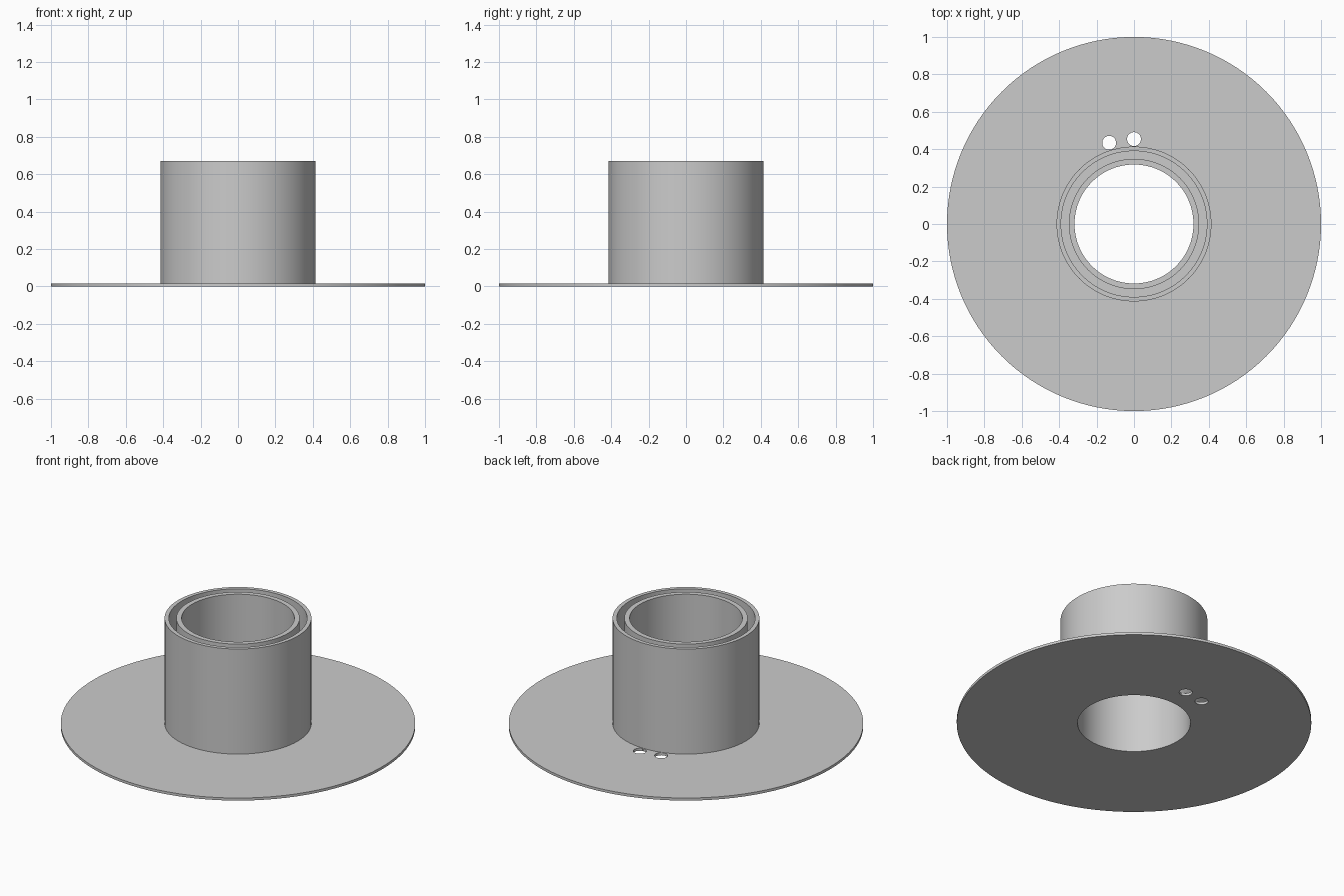
import bpy, bmesh, math

if "Cube" in bpy.data.objects:
    bpy.data.objects.remove(bpy.data.objects["Cube"])

SEGMENTS = 128
FLANGE_TOP = 0.016
HEIGHT = 0.67

grey = bpy.data.materials.new("light grey")
grey.diffuse_color = (0.6, 0.6, 0.6, 1)
grey.use_nodes = True
grey.node_tree.nodes["Principled BSDF"].inputs["Base Color"].default_value = grey.diffuse_color


def lathe(name, profile):
    """Revolve a closed (radius, z) profile around the z axis."""
    bm = bmesh.new()
    rings = []
    for i in range(SEGMENTS):
        a = 2 * math.pi * i / SEGMENTS
        rings.append([bm.verts.new((r * math.cos(a), r * math.sin(a), z)) for r, z in profile])
    n = len(profile)
    for i in range(SEGMENTS):
        here, there = rings[i], rings[(i + 1) % SEGMENTS]
        for j in range(n):
            k = (j + 1) % n
            bm.faces.new((here[j], there[j], there[k], here[k]))
    bmesh.ops.recalc_face_normals(bm, faces=bm.faces[:])
    mesh = bpy.data.meshes.new(name)
    bm.to_mesh(mesh)
    bm.free()
    mesh.materials.append(grey)
    obj = bpy.data.objects.new(name, mesh)
    bpy.context.collection.objects.link(obj)
    return obj


# Flange with two concentric tubes and an open groove between them
flanged_hub = lathe("flanged_hub", [
    (0.318, 0), (1, 0), (1, FLANGE_TOP),
    (0.414, FLANGE_TOP), (0.414, HEIGHT), (0.39, HEIGHT), (0.39, FLANGE_TOP),
    (0.348, FLANGE_TOP), (0.348, HEIGHT), (0.318, HEIGHT)])

# Two small holes through the flange, beside the outer tube
for angle in (90, 107):
    a = math.radians(angle)
    bpy.ops.mesh.primitive_cylinder_add(
        vertices=32, radius=0.037, depth=0.2,
        location=(0.454 * math.cos(a), 0.454 * math.sin(a), 0))
    cutter = bpy.context.object
    cutter.name = "hole_cutter"
    cutter.hide_render = True
    cutter.data.materials.append(grey)
    bpy.context.view_layer.objects.active = flanged_hub
    cut = flanged_hub.modifiers.new("hole", 'BOOLEAN')
    cut.operation = 'DIFFERENCE'
    cut.solver = 'EXACT'
    cut.object = cutter
    bpy.ops.object.modifier_apply(modifier=cut.name)
    bpy.data.objects.remove(cutter, do_unlink=True)

# Smooth round walls, sharp rims
bpy.ops.object.select_all(action='DESELECT')
flanged_hub.select_set(True)
bpy.context.view_layer.objects.active = flanged_hub
bpy.ops.object.shade_smooth_by_angle(angle=math.radians(30))
